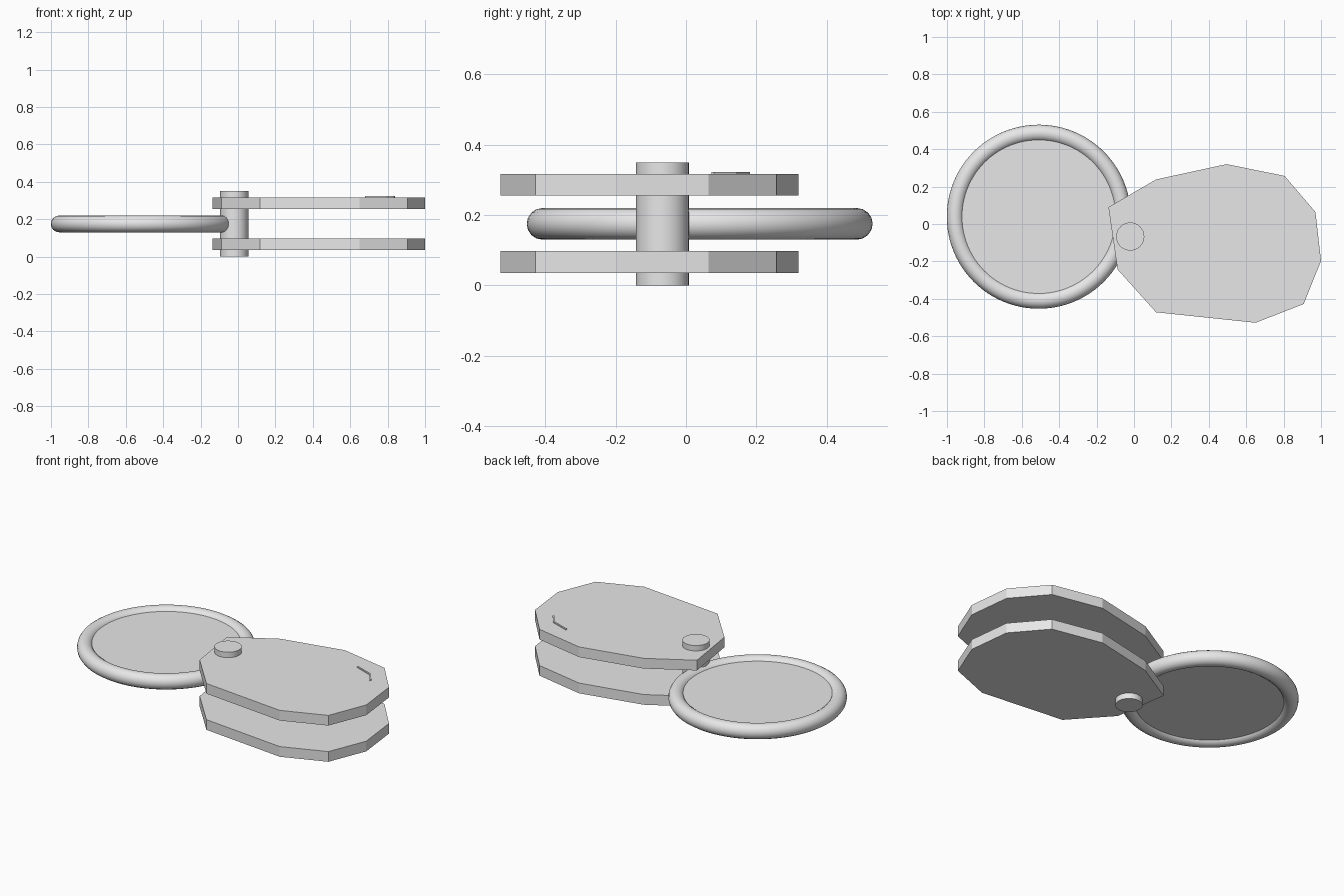
import bpy, bmesh, math
from mathutils import Vector

if "Cube" in bpy.data.objects:
    bpy.data.objects.remove(bpy.data.objects["Cube"])

grey = bpy.data.materials.new("light grey")
grey.diffuse_color = (0.8, 0.8, 0.8, 1)
grey.use_nodes = True
grey.node_tree.nodes["Principled BSDF"].inputs["Base Color"].default_value = grey.diffuse_color


def prism(name, outline, z0, z1):
    """Extrude a flat outline from z0 up to z1."""
    bm = bmesh.new()
    face = bm.faces.new([bm.verts.new((x, y, z0)) for x, y in outline])
    top = bmesh.ops.extrude_face_region(bm, geom=[face])["geom"]
    bmesh.ops.translate(bm, vec=(0, 0, z1 - z0),
                        verts=[v for v in top if isinstance(v, bmesh.types.BMVert)])
    bmesh.ops.recalc_face_normals(bm, faces=bm.faces[:])
    me = bpy.data.meshes.new(name)
    bm.to_mesh(me)
    bm.free()
    me.materials.append(grey)
    ob = bpy.data.objects.new(name, me)
    bpy.context.collection.objects.link(ob)
    return ob


def smooth(ob):
    bpy.ops.object.select_all(action='DESELECT')
    ob.select_set(True)
    bpy.context.view_layer.objects.active = ob
    bpy.ops.object.shade_smooth_by_angle(angle=math.radians(40))


def cylinder(name, x, y, r, z0, z1, sides=64):
    pts = [(x + r * math.cos(math.tau * i / sides), y + r * math.sin(math.tau * i / sides))
           for i in range(sides)]
    smooth(prism(name, pts, z0, z1))


# Faceted case covers, lower and upper
OUTLINE = [(-0.137, 0.09), (0.118, 0.238), (0.495, 0.32), (0.805, 0.257), (0.97, 0.064),
           (1.0, -0.197), (0.907, -0.428), (0.65, -0.528), (0.118, -0.472), (-0.088, -0.243)]
prism("lower_cover", OUTLINE, 0.035, 0.097)
prism("upper_cover", OUTLINE, 0.255, 0.317)

# Thin bent mark on the upper cover
a, b, c = Vector((0.683, 0.182)), Vector((0.795, 0.142)), Vector((0.84, 0.08))
off = Vector((0.005, 0.008))
prism("cover_mark", [a, b, c, c - off, b - off, a - off], 0.315, 0.323)

# Hinge pin
cylinder("hinge_pin", -0.02, -0.067, 0.075, 0, 0.35)

# Swing-out lens and its rounded rim
LX, LY, LZ = -0.509, 0.039, 0.175
cylinder("lens", LX, LY, 0.43, LZ - 0.025, LZ + 0.025, 96)
bpy.ops.mesh.primitive_torus_add(location=(LX, LY, LZ), major_radius=0.447, minor_radius=0.045,
                                 major_segments=96, minor_segments=16)
rim = bpy.context.object
rim.name = "lens_rim"
rim.data.materials.append(grey)
smooth(rim)
